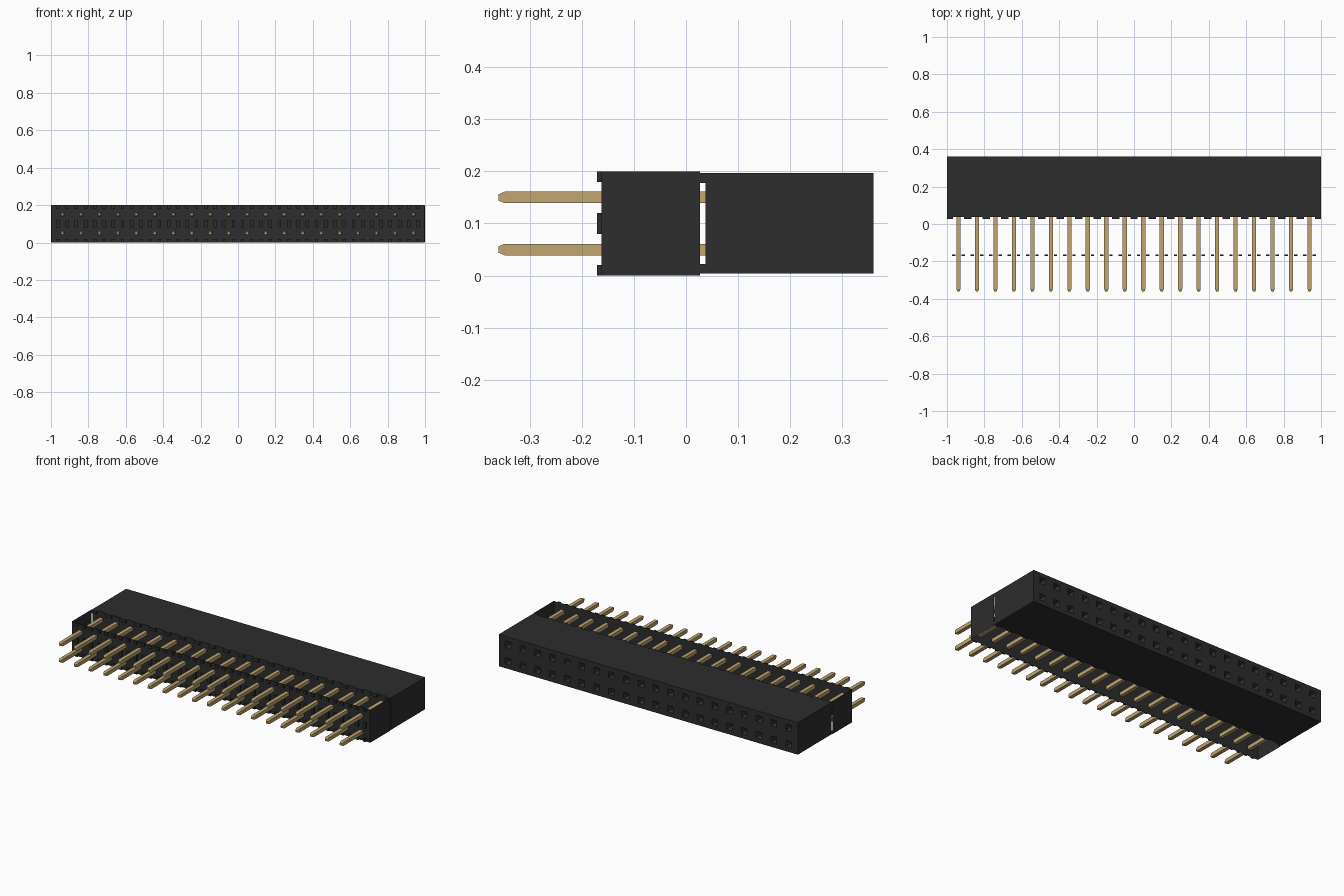
import bpy, bmesh

if "Cube" in bpy.data.objects:
    bpy.data.objects.remove(bpy.data.objects["Cube"], do_unlink=True)

COUNT, PITCH = 20, 0.0988
XS = [(i - (COUNT - 1) / 2) * PITCH for i in range(COUNT)]
ROWS = (0.05, 0.15)


def material(name, color, rough):
    m = bpy.data.materials.new(name)
    m.use_nodes = True
    m.diffuse_color = (*color, 1)
    bsdf = m.node_tree.nodes["Principled BSDF"]
    bsdf.inputs["Base Color"].default_value = (*color, 1)
    bsdf.inputs["Roughness"].default_value = rough
    return m


BLACK = material("black plastic", (0.026, 0.026, 0.026), 0.6)
GOLD = material("gold contact", (0.54, 0.38, 0.17), 0.5)


def finish(name, bm, mat, recalc=True):
    bmesh.ops.remove_doubles(bm, verts=bm.verts, dist=1e-5)
    if recalc:
        bmesh.ops.recalc_face_normals(bm, faces=bm.faces)
    mesh = bpy.data.meshes.new(name)
    bm.to_mesh(mesh)
    bm.free()
    mesh.materials.append(mat)
    ob = bpy.data.objects.new(name, mesh)
    bpy.context.collection.objects.link(ob)
    return ob


def quad(bm, pts):
    return bm.faces.new([bm.verts.new(p) for p in pts])


def rect(x0, x1, z0, z1, y):
    """Corners of an upright rectangle at depth y."""
    return [(x0, y, z0), (x1, y, z0), (x1, y, z1), (x0, y, z1)]


def bridge(bm, a, b):
    for i in range(4):
        j = (i + 1) % 4
        quad(bm, (a[i], a[j], b[j], b[i]))


def box(bm, x0, x1, y0, y1, z0, z1):
    a, b = rect(x0, x1, z0, z1, y0), rect(x0, x1, z0, z1, y1)
    quad(bm, a)
    quad(bm, b)
    bridge(bm, a, b)


# Socket housing: solid block with two rows of tapered square sockets at the back
Z0, Z1, YF, YB = 0.004, 0.197, 0.037, 0.36
bm = bmesh.new()
front, back = rect(-1, 1, Z0, Z1, YF), rect(-1, 1, Z0, Z1, YB)
quad(bm, front)
bridge(bm, front, back)
edges = [-1] + [x + PITCH / 2 for x in XS[:-1]] + [1]
for i, x in enumerate(XS):
    for z, (za, zb) in zip(ROWS, ((Z0, 0.1), (0.1, Z1))):
        cell = rect(edges[i], edges[i + 1], za, zb, YB)
        mouth = rect(x - 0.019, x + 0.019, z - 0.019, z + 0.019, YB)
        throat = rect(x - 0.011, x + 0.011, z - 0.011, z + 0.011, YB - 0.018)
        floor = rect(x - 0.011, x + 0.011, z - 0.011, z + 0.011, YB - 0.06)
        bridge(bm, cell, mouth)
        bridge(bm, mouth, throat)
        bridge(bm, throat, floor)
        quad(bm, floor)
finish("socket_housing", bm, BLACK)

# Housing spacers: low feet between the pins, along the top and bottom edges
bm = bmesh.new()
for i in range(COUNT + 1):
    x = (i - COUNT / 2) * PITCH
    x0, x1 = max(x - 0.02, -1), min(x + 0.02, 1)
    for za, zb in ((Z0, 0.022), (0.178, Z1)):
        box(bm, x0, x1, 0.027, YF, za, zb)
finish("housing_spacers", bm, BLACK)

# Pin shroud: thin front panel with a side panel at each end, open above and below
bm = bmesh.new()
W, YP, YE = 0.998, -0.162, 0.027
quad(bm, rect(-W, W, 0, 0.2, YP))
for s in (-1, 1):
    ring = [(s * W, YP, 0), (s * W, YE, 0), (s * W, YE, 0.2), (s * W, YP, 0.2)]
    quad(bm, ring if s > 0 else ring[::-1])
finish("pin_shroud", bm, BLACK, recalc=False)

# Shroud standoffs: three rows of small blocks on the front panel
bm = bmesh.new()
for x in XS:
    for dx in (-0.025, 0.025):
        for za, zb in ((0, 0.02), (0.08, 0.12), (0.18, 0.2)):
            box(bm, x + dx - 0.009, x + dx + 0.009, -0.171, YP, za, zb)
finish("shroud_standoffs", bm, BLACK)

# Contact pins: square bars with tapered tips
bm = bmesh.new()
for x in XS:
    for z in ROWS:
        def section(h, y):
            return rect(x - h, x + h, z - h, z + h, y)
        tip, neck, root = section(0.006, -0.36), section(0.011, -0.348), section(0.011, 0.04)
        quad(bm, tip)
        bridge(bm, tip, neck)
        bridge(bm, neck, root)
        quad(bm, root)
finish("contact_pins", bm, GOLD)
